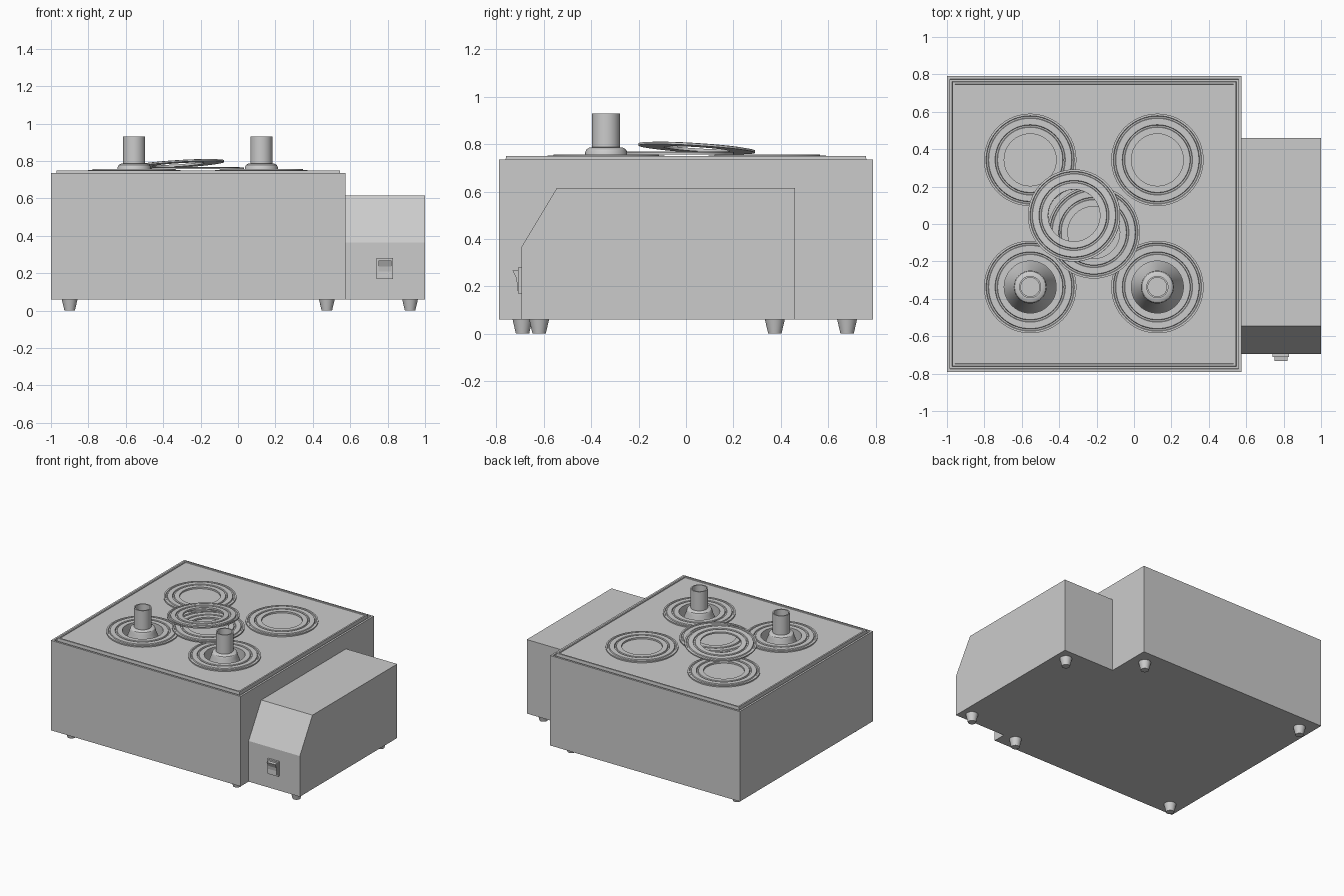
import bpy, bmesh, math
from mathutils import Vector

if "Cube" in bpy.data.objects:
    bpy.data.objects.remove(bpy.data.objects["Cube"])


def finish(bm, name, smooth=False):
    bmesh.ops.recalc_face_normals(bm, faces=bm.faces[:])
    me = bpy.data.meshes.new(name)
    bm.to_mesh(me)
    bm.free()
    ob = bpy.data.objects.new(name, me)
    bpy.context.collection.objects.link(ob)
    if smooth:
        bpy.ops.object.select_all(action='DESELECT')
        ob.select_set(True)
        bpy.context.view_layer.objects.active = ob
        bpy.ops.object.shade_smooth_by_angle(angle=math.radians(30))
    return ob


def lathe(name, profile, loc, segs=64, closed=False):
    """Spin an (r, z) profile about z; closed joins last point to first, otherwise ends are capped."""
    bm = bmesh.new()
    rings = [[bm.verts.new((r * math.cos(2 * math.pi * i / segs), r * math.sin(2 * math.pi * i / segs), z))
              for i in range(segs)] for r, z in profile]
    pairs = list(zip(rings, rings[1:]))
    if closed:
        pairs.append((rings[-1], rings[0]))
    else:
        bm.faces.new(rings[0])
        bm.faces.new(rings[-1])
    for a, b in pairs:
        for i in range(segs):
            j = (i + 1) % segs
            bm.faces.new((a[i], a[j], b[j], b[i]))
    ob = finish(bm, name, True)
    ob.location = loc
    return ob


def extrude_x(name, profile, x0, x1):
    """Extrude a (y, z) outline along x."""
    bm = bmesh.new()
    f = bm.faces.new([bm.verts.new((x0, y, z)) for y, z in profile])
    new = bmesh.ops.extrude_face_region(bm, geom=[f])['geom']
    bmesh.ops.translate(bm, vec=(x1 - x0, 0, 0), verts=[v for v in new if isinstance(v, bmesh.types.BMVert)])
    return finish(bm, name)


# Main tank with edge groove, raised top rim and slightly sunk top plate
bm = bmesh.new()
bmesh.ops.create_cube(bm, size=1)
for v in bm.verts:
    v.co = Vector((-0.2125 + v.co.x * 1.575, v.co.y * 1.58, 0.3975 + v.co.z * 0.675))
top = max(bm.faces, key=lambda f: f.calc_center_median().z)
for width, rise in [(0.015, 0), (0.002, -0.01), (0.011, 0), (0.002, 0.025), (0.012, 0), (0.002, -0.006)]:
    bmesh.ops.inset_region(bm, faces=[top], thickness=width, use_even_offset=True)
    for v in top.verts:
        v.co.z += rise
tank = finish(bm, "tank_body")

# Control housing with sloped front
extrude_x("control_housing", [(-0.695, 0.06), (-0.695, 0.365), (-0.545, 0.615), (0.46, 0.615), (0.46, 0.06)],
          0.575, 1.0)

# Rocker switch
extrude_x("switch_frame", [(-0.69, 0.17), (-0.71, 0.17), (-0.71, 0.28), (-0.69, 0.28)], 0.74, 0.83)
extrude_x("switch_rocker", [(-0.70, 0.18), (-0.714, 0.182), (-0.713, 0.21), (-0.717, 0.235),
                            (-0.732, 0.267), (-0.70, 0.27)], 0.75, 0.82)

# Tapered feet
feet = [(x, y) for x in (-0.90, 0.475) for y in (-0.69, 0.68)] + [(0.92, -0.62), (0.92, 0.375)]
for i, (x, y) in enumerate(feet):
    lathe(f"foot_{i + 1}", [(0.028, 0), (0.042, 0.06)], (x, y, 0), 32)

# Grooved cover rings: four seated, two loose
ring = [(0.139, 0), (0.139, 0.012), (0.174, 0.012), (0.177, 0.005), (0.185, 0.005), (0.188, 0.012),
        (0.222, 0.012), (0.225, 0.005), (0.233, 0.005), (0.236, 0.009), (0.247, 0.009), (0.247, 0)]
for i, (x, y) in enumerate([(x, y) for x in (-0.555, 0.125) for y in (-0.337, 0.343)]):
    lathe(f"seated_ring_{i + 1}", ring, (x, y, 0.744), closed=True)
lathe("loose_ring_lower", ring, (-0.215, -0.045, 0.757), closed=True)
tilted = lathe("loose_ring_upper", ring, (-0.32, 0.045, 0.779), closed=True)
tilted.rotation_euler = (math.radians(-3.6), math.radians(-3.6), 0)

# Conical flasks standing in wells cut through the plate
flask = [(0.158, 0.58), (0.089, 0.755), (0.088, 0.768), (0.083, 0.778), (0.070, 0.786), (0.059, 0.787),
         (0.059, 0.93), (0.050, 0.93), (0.050, 0.77)]
for side, x in (("left", -0.555), ("right", 0.125)):
    well = lathe(f"{side}_well_cutter", [(0.139, 0.56), (0.139, 0.85)], (x, -0.337, 0))
    well.hide_render = True
    well.display_type = 'WIRE'
    mod = tank.modifiers.new(f"{side}_well", 'BOOLEAN')
    mod.operation = 'DIFFERENCE'
    mod.solver = 'EXACT'
    mod.object = well
    lathe(f"{side}_flask", flask, (x, -0.337, 0))
